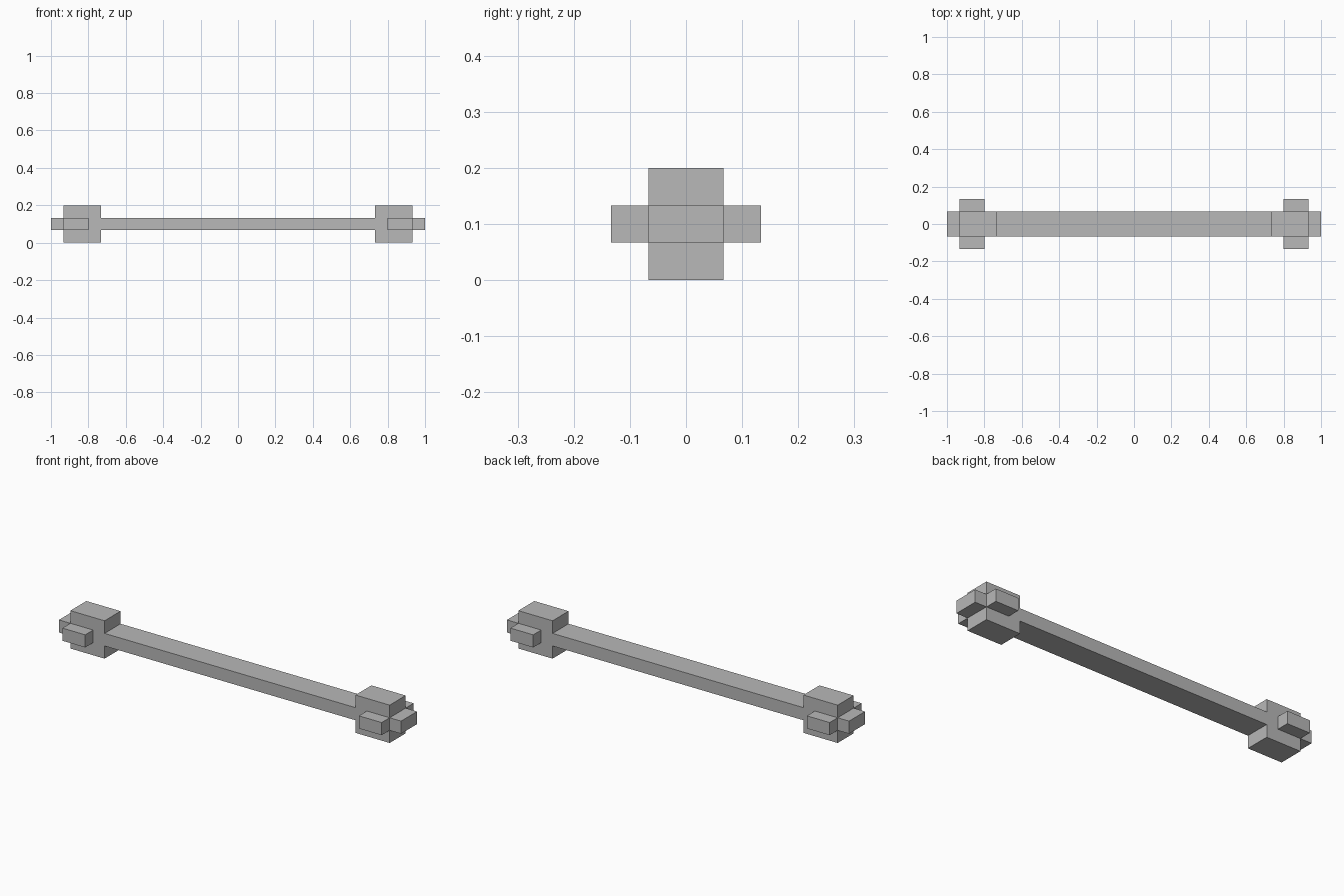
import bpy, bmesh

if "Cube" in bpy.data.objects:
    bpy.data.objects.remove(bpy.data.objects["Cube"])

U = 1 / 15  # modelling grid step

grey = bpy.data.materials.new("plain_grey")
grey.diffuse_color = (0.48, 0.48, 0.48, 1)
grey.use_nodes = True
grey.node_tree.nodes["Principled BSDF"].inputs["Base Color"].default_value = grey.diffuse_color


def finish(name, bm):
    bmesh.ops.recalc_face_normals(bm, faces=bm.faces)
    mesh = bpy.data.meshes.new(name)
    bm.to_mesh(mesh)
    bm.free()
    mesh.materials.append(grey)
    obj = bpy.data.objects.new(name, mesh)
    bpy.context.collection.objects.link(obj)
    return obj


def box(name, lo, hi):
    """Box between two corners given in grid steps."""
    bm = bmesh.new()
    bmesh.ops.create_cube(bm, size=1)
    for v in bm.verts:
        v.co = [(lo[i] if v.co[i] < 0 else hi[i]) * U for i in range(3)]
    return finish(name, bm)


# Bar with a taller block at each end: one side outline, extruded in depth
right = [(11, 1), (11, 0), (14, 0), (14, 3), (11, 3), (11, 2)]
outline = right + [(-x, z) for x, z in reversed(right)]
bm = bmesh.new()
face = bm.faces.new([bm.verts.new((x * U, -U, z * U)) for x, z in outline])
side = bmesh.ops.extrude_face_region(bm, geom=[face])
bmesh.ops.translate(bm, vec=(0, 2 * U, 0),
                    verts=[g for g in side["geom"] if isinstance(g, bmesh.types.BMVert)])
finish("bar_with_end_blocks", bm)

# Lugs on the outer, front and back faces of each end block
for s, label in ((-1, "left"), (1, "right")):
    x0, x1 = sorted((14 * s, 15 * s))
    box(label + "_end_lug", (x0, -1, 1), (x1, 1, 2))
    x0, x1 = sorted((12 * s, 14 * s))
    box(label + "_front_lug", (x0, -2, 1), (x1, -1, 2))
    box(label + "_back_lug", (x0, 1, 1), (x1, 2, 2))
